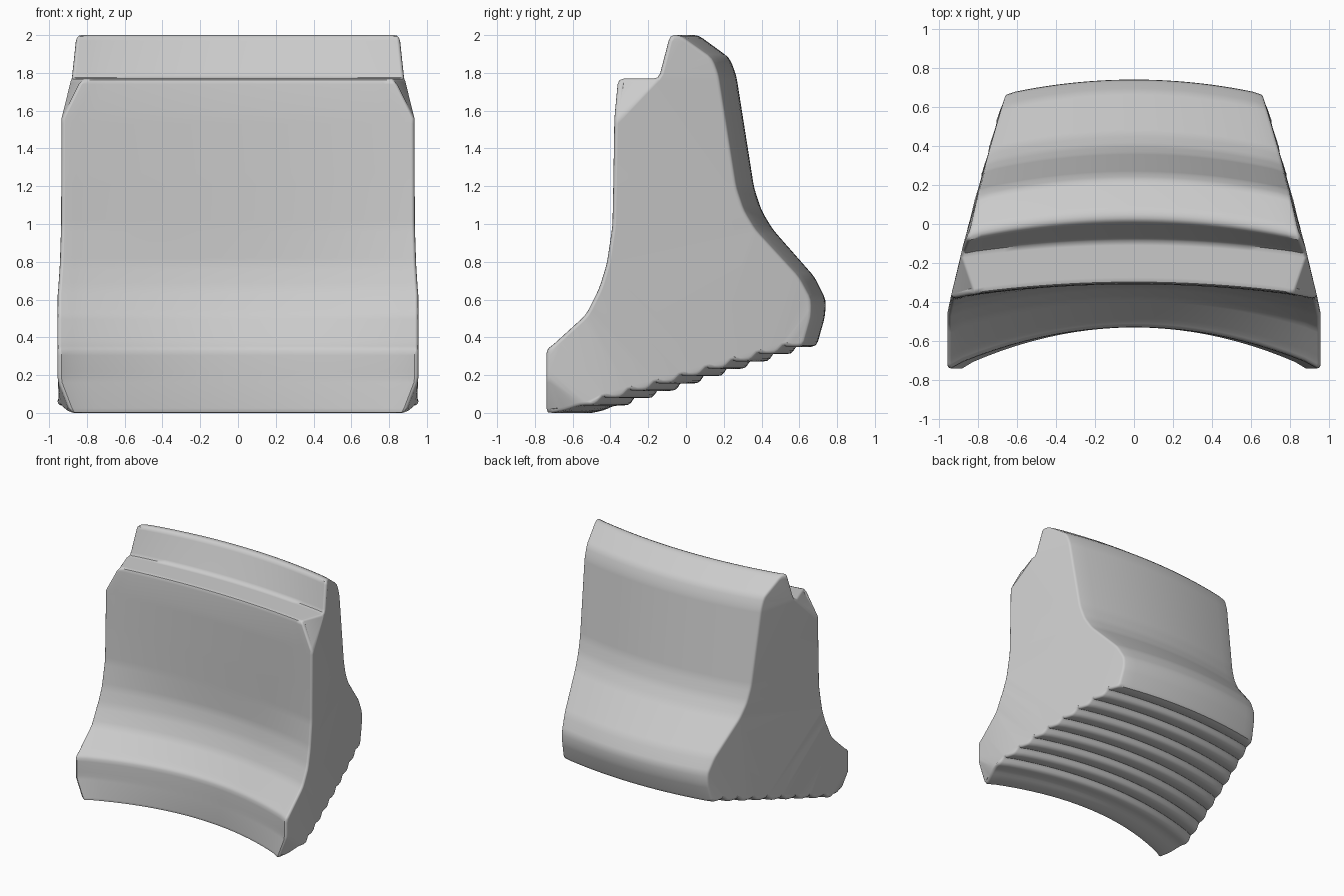
import bpy, bmesh, math
from mathutils import Vector

cube = bpy.data.objects.get("Cube")
if cube:
    bpy.data.objects.remove(cube, do_unlink=True)

COLUMNS = 24
FILLET = 0.02
LEDGE_Z = 1.78
SHOULDER_Z = 1.57

# Cross-section on the centre line: (y, z, how far the ends sweep forward)
front = [(-.53, .005, .21), (-.53, .2, .21), (-.53, .345, .21), (-.5, .375, .2),
         (-.38, .53, .15), (-.325, .67, .135), (-.3, .8, .12), (-.3, 1, .09),
         (-.305, 1.25, .08), (-.31, SHOULDER_Z, .07), (-.305, LEDGE_Z, .055)]
lip = [(-.08, LEDGE_Z, .065), (.01, 2.01, .095), (.065, 2.01, .095)]
back = [(.23, 1.89, .09), (.265, 1.8, .09), (.36, 1.2, .09), (.4, 1.08, .09),
        (.46, .98, .09), (.68, .73, .08), (.74, .61, .075), (.735, .52, .07),
        (.69, .36, .07)]

# Stepped treads along the sloping underside, from back to front
treads = []
STEPS = 9
for i in range(STEPS):
    f = i / (STEPS - 1)
    y, z, sweep = .6 - .98 * f, .36 - .31 * f, .07 + .11 * f
    if i:
        treads.append((y + .08, z, sweep))
    treads += [(y, z, sweep), (y - .012, z + .01, sweep)]
treads[-1] = (-.44, .022, .2)


def round_corners(points, reach):
    """Replace every corner by a short three-point arc."""
    pts = [Vector(p) for p in points]
    out = []
    for i, p in enumerate(pts):
        a, b = pts[i - 1] - p, pts[(i + 1) % len(pts)] - p
        start = p + a.normalized() * min(reach, a.length * .35)
        end = p + b.normalized() * min(reach, b.length * .35)
        out += [start, (start + end) / 4 + p / 2, end]
    return out


def clamp(value):
    return min(1, max(0, value))


class Station:
    """A point of the section, with the half width where it meets the side."""
    def __init__(self, v):
        self.y, self.z, self.sweep = v
        end = self.y - self.sweep
        w = min(.955, .845 - .25 * end - .04 * end * end)
        # Rounded-off foot corners, clipped shoulders, slightly narrower lip
        w -= .075 * clamp(1 - self.z / .2) ** 1.5 * clamp((-.33 - self.y) / .18)
        shoulder = clamp((self.z - SHOULDER_Z) / (LEDGE_Z - SHOULDER_Z))
        w -= .1 * shoulder * clamp((-.13 - self.y) / .16)
        w -= .01 * clamp((self.z - LEDGE_Z) / .23)
        self.w = w


stations = [Station(v) for v in round_corners(front + lip + back + treads, .03)]
count = len(stations)

# Inward direction at each station, used to round the side edges
inward = []
for i, s in enumerate(stations):
    a, b = stations[i - 1], stations[(i + 1) % count]
    inward.append(Vector((b.z - a.z, a.y - b.y)).normalized())

# Rings across the width: (fraction, pull back from the side, inset)
end_arc = [(FILLET * (1 - math.sin(t)), FILLET * (1 - math.cos(t)))
           for t in (math.radians(d) for d in (0, 30, 60, 90))]
rings = [(-1, p, n) for p, n in reversed(end_arc)]
rings += [(2 * c / COLUMNS - 1, 0, 0) for c in range(1, COLUMNS)]
rings += [(1, p, n) for p, n in end_arc]

bm = bmesh.new()
grid = []
for f, pull, inset in rings:
    row = []
    for s, n in zip(stations, inward):
        x = f * (s.w - pull)
        y = s.y - s.sweep * f * f + n.x * inset
        row.append(bm.verts.new((x, y, s.z + n.y * inset)))
    grid.append(row)
for r0, r1 in zip(grid, grid[1:]):
    for i in range(count):
        j = (i + 1) % count
        bm.faces.new((r0[i], r0[j], r1[j], r1[i]))

# Sides: triangulate flat, then return to the tapering width
for row in (grid[0], grid[-1]):
    widths = [v.co.x for v in row]
    for v in row:
        v.co.x = 0
    cap = bm.faces.new(row)
    cap.normal_update()
    bmesh.ops.triangulate(bm, faces=[cap], ngon_method='BEAUTY')
    for v, x in zip(row, widths):
        v.co.x = x
bmesh.ops.recalc_face_normals(bm, faces=bm.faces)

# Stand on the ground, centred front to back
ys = [v.co.y for v in bm.verts]
zs = [v.co.z for v in bm.verts]
bmesh.ops.translate(bm, verts=bm.verts, vec=(0, -(min(ys) + max(ys)) / 2, -min(zs)))

mesh = bpy.data.meshes.new("curved_block")
bm.to_mesh(mesh)
bm.free()
block = bpy.data.objects.new("curved_block", mesh)
bpy.context.collection.objects.link(block)

grey = bpy.data.materials.new("plain_grey")
grey.use_nodes = True
colour = (.6, .6, .6, 1)
grey.diffuse_color = colour
grey.node_tree.nodes["Principled BSDF"].inputs["Base Color"].default_value = colour
mesh.materials.append(grey)

bpy.context.view_layer.objects.active = block
block.select_set(True)
bpy.ops.object.shade_smooth_by_angle(angle=math.radians(40))
weighted = block.modifiers.new("even_shading", 'WEIGHTED_NORMAL')
weighted.keep_sharp = True
